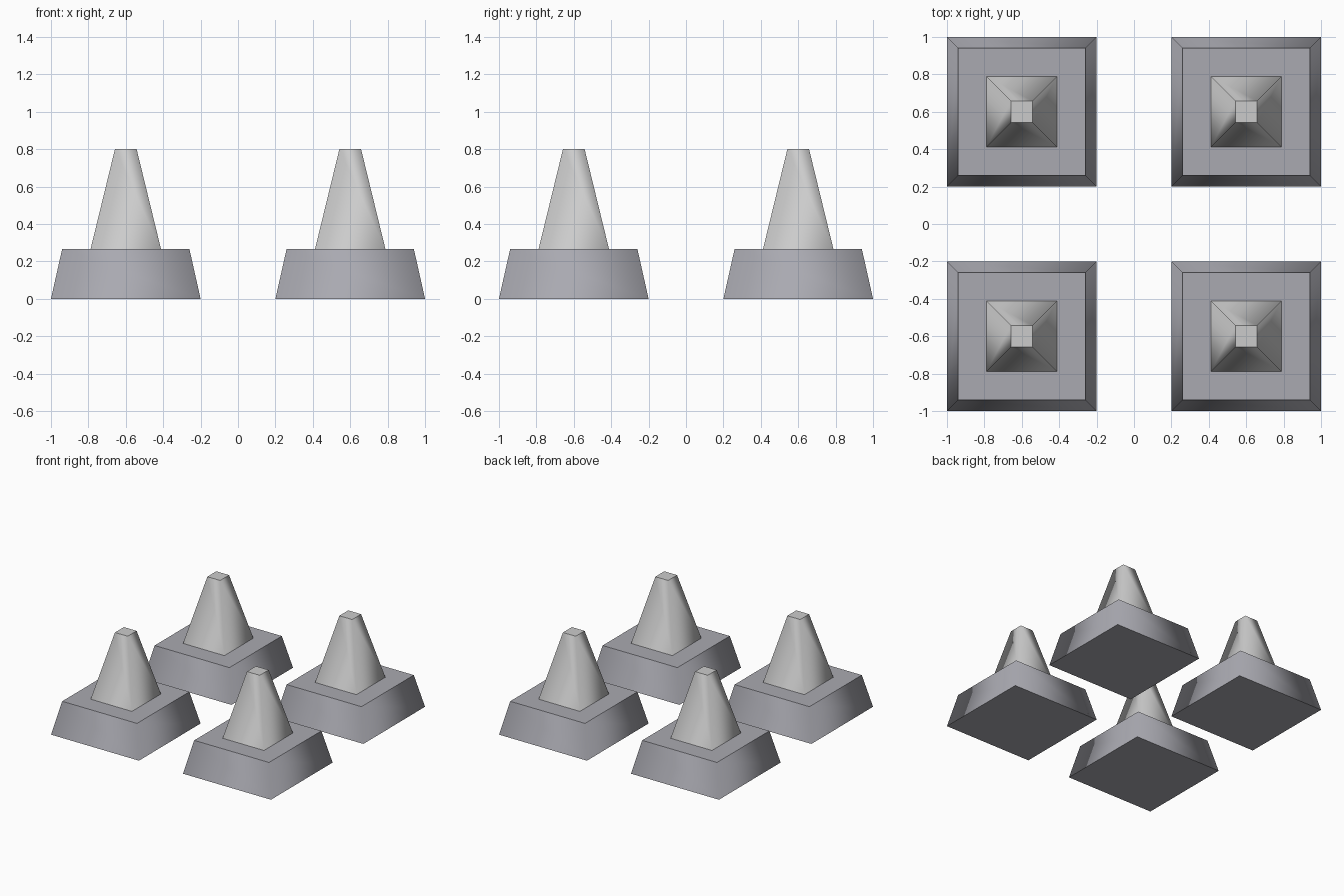
import bpy, bmesh
from math import sqrt, pi
from mathutils import Matrix

if "Cube" in bpy.data.objects:
    bpy.data.objects.remove(bpy.data.objects["Cube"])

BASE_TOP, TIP = 0.267, 0.8


def frustum(name, half_bottom, half_top, z0, z1):
    """Four-sided taper with smooth-shaded sides and flat caps."""
    bm = bmesh.new()
    bmesh.ops.create_cone(
        bm, cap_ends=True, segments=4,
        radius1=half_bottom * sqrt(2), radius2=half_top * sqrt(2), depth=z1 - z0,
        matrix=Matrix.Translation((0, 0, (z0 + z1) / 2)) @ Matrix.Rotation(pi / 4, 4, 'Z'))
    bm.normal_update()
    for f in bm.faces:
        f.smooth = abs(f.normal.z) < 0.9
    for e in bm.edges:
        e.smooth = all(f.smooth for f in e.link_faces)
    mesh = bpy.data.meshes.new(name)
    bm.to_mesh(mesh)
    bm.free()
    return mesh


# Darker grey for the wide bases
dark = bpy.data.materials.new("dark_grey")
dark.diffuse_color = (0.4, 0.4, 0.44, 1)
dark.use_nodes = True
dark.node_tree.nodes["Principled BSDF"].inputs["Base Color"].default_value = dark.diffuse_color

base = frustum("base", 0.4, 0.34, 0, BASE_TOP)
base.materials.append(dark)
cone = frustum("cone", 0.188, 0.058, BASE_TOP, TIP)

# Four identical traffic cones, one in each corner
for side, x in (("left", -0.6), ("right", 0.6)):
    for end, y in (("front", -0.6), ("back", 0.6)):
        for part, mesh in (("base", base), ("cone", cone)):
            ob = bpy.data.objects.new(f"{end}_{side}_{part}", mesh)
            ob.location = (x, y, 0)
            bpy.context.collection.objects.link(ob)
